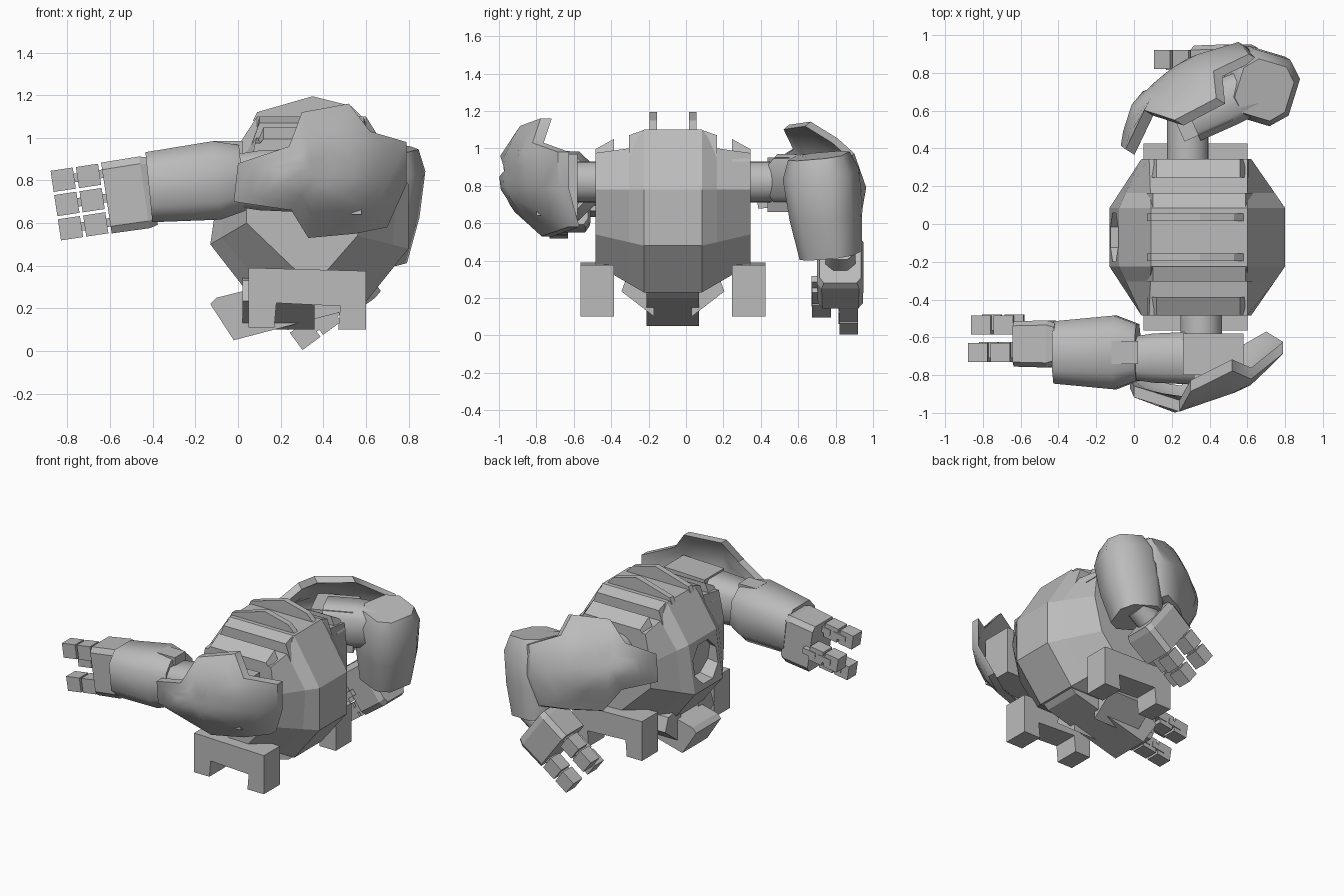
import bpy, bmesh, math
from mathutils import Vector, Matrix

cube = bpy.data.objects.get("Cube")
if cube:
    bpy.data.objects.remove(cube)

grey = bpy.data.materials.new("plain_grey")
grey.use_nodes = True
grey.diffuse_color = (0.5, 0.5, 0.5, 1)
grey.node_tree.nodes["Principled BSDF"].inputs["Base Color"].default_value = (0.5, 0.5, 0.5, 1)

MID = -0.07  # body centre plane in y


def finish(name, bm, smooth=None):
    bmesh.ops.recalc_face_normals(bm, faces=bm.faces)
    mesh = bpy.data.meshes.new(name)
    bm.to_mesh(mesh)
    bm.free()
    ob = bpy.data.objects.new(name, mesh)
    bpy.context.collection.objects.link(ob)
    mesh.materials.append(grey)
    if smooth:
        bpy.ops.object.select_all(action='DESELECT')
        ob.select_set(True)
        bpy.context.view_layer.objects.active = ob
        bpy.ops.object.shade_smooth_by_angle(angle=math.radians(smooth))
    return ob


def loft(name, rings, smooth=None):
    bm = bmesh.new()
    loops = [[bm.verts.new(p) for p in ring] for ring in rings]
    n = len(loops[0])
    for a, b in zip(loops, loops[1:]):
        for i in range(n):
            bm.faces.new((a[i], a[(i + 1) % n], b[(i + 1) % n], b[i]))
    bm.faces.new(loops[0])
    bm.faces.new(loops[-1])
    return finish(name, bm, smooth)


def prism(name, profile, y0, y1):
    return loft(name, [[(x, y, z) for x, z in profile] for y in (y0, y1)])


def box(name, lo, hi, frame=Matrix()):
    lo, hi = Vector(lo), Vector(hi)
    bm = bmesh.new()
    bmesh.ops.create_cube(bm, size=1, matrix=frame @ Matrix.Translation((lo + hi) / 2)
                          @ Matrix.Diagonal((*(hi - lo), 1)))
    return finish(name, bm)


def frame_at(origin, along, outward):
    """Local x runs along the limb, local y points away from the body."""
    x = Vector(along).normalized()
    y = Vector(outward)
    y = (y - x * y.dot(x)).normalized()
    m = Matrix((x, y, x.cross(y))).transposed().to_4x4()
    m.translation = origin
    return m


def tube(name, frame, sections, chamfer=0.45, smooth=50):
    rings = []
    for s, w, h in sections:
        c = chamfer
        pts = [(1, c), (c, 1), (-c, 1), (-1, c), (-1, -c), (-c, -1), (c, -1), (1, -c)]
        rings.append([frame @ Vector((s, w * u, h * v)) for u, v in pts])
    return loft(name, rings, smooth)


def lerp_table(table, t):
    for (a, va), (b, vb) in zip(table, table[1:]):
        if t <= b:
            return va + (vb - va) * max(0, (t - a) / (b - a))
    return table[-1][1]


# Faceted body: centre and side outlines blended across y
centre = [(.8, .78), (.8, .48), (.6, .23), (.08, .23), (-.13, .5), (-.08, .84), (.09, 1.1), (.6, 1.1)]
side = [(.62, .78), (.56, .54), (.42, .38), (.27, .38), (.04, .6), (.04, .78), (.08, .97), (.6, .97)]
stations = [(.155, 1.1), (.235, 1.0), (.415, .975)]
stations = [(-y, top) for y, top in reversed(stations)] + stations
rings = []
for y, top in stations:
    t = (abs(y) - .155) / .26
    ring = []
    for i, (a, b) in enumerate(zip(centre, side)):
        x, z = a[0] + (b[0] - a[0]) * t, a[1] + (b[1] - a[1]) * t
        ring.append((x, y + MID, top if i > 5 else z))
    rings.append(ring)
body = loft("body", rings)

# Round recess on the chest
bm = bmesh.new()
bmesh.ops.create_cone(bm, cap_ends=True, segments=8, radius1=.14, radius2=.14, depth=.14,
                      matrix=Matrix.Translation((-.11, MID, .67)) @ Matrix.Rotation(math.radians(82), 4, 'Y')
                      @ Matrix.Rotation(math.pi / 8, 4, 'Z'))
cutter = finish("chest_recess_cutter", bm)
cutter.hide_render = True
cutter.hide_viewport = True
cut = body.modifiers.new("recess", 'BOOLEAN')
cut.operation = 'DIFFERENCE'
cut.object = cutter

# Waist prow under the body
prism("waist_prow", [(.62, .26), (.55, .2), (-.02, .05), (-.13, .22), (-.1, .25), (.1, .3)],
      MID - .14, MID + .14)

for s, label in ((-1, "right"), (1, "left")):
    # Top rail
    prism(label + "_top_rail", [(.07, 1.08), (.09, 1.12), (.35, 1.195), (.53, 1.15), (.62, 1.06)],
          MID + s * .085, MID + s * .125)
    # Sloping fins beside the rail
    for part, x0, x1, z0, ends in (("inner", .05, .64, .93, ((.15, 1.1), (.235, 1.07))),
                                   ("outer", .07, .61, .93, ((.316, 1.05), (.415, .995)))):
        loft(f"{label}_{part}_fin", [[(x, MID + s * y, z) for x, z in
                                      ((x0, z0), (x0 + .05, top), (x1 - .05, top), (x1, z0))]
                                     for y, top in ends])
    # Waist wing
    wing = [(.1, .1), (.1, .36), (.24, .33), (.275, .235)]
    loft(label + "_waist_wing", [[(x, MID + s * y, z) for y, z in wing] for x in (.02, .36)])
    # Hip bracket with two legs
    prism(label + "_hip_bracket", [(.05, .11), (.05, .39), (.6, .375), (.6, .1), (.47, .1),
                                   (.48, .21), (.18, .225), (.17, .11)],
          MID + s * .315, MID + s * .495)
    # Shoulder axle
    bm = bmesh.new()
    bmesh.ops.create_cone(bm, cap_ends=True, segments=24, radius1=.11, radius2=.11, depth=.3,
                          matrix=Matrix.Translation((.32 - s * .035, MID + s * .48, .82))
                          @ Matrix.Rotation(math.pi / 2, 4, 'X'))
    finish(label + "_shoulder_axle", bm, 40)


# Curved shoulder shield with a raised centre tab
def shield_y(x, z):
    across = lerp_table([(-.02, .09), (.22, 0), (.6, .13), (.8, .32)], x)
    up = lerp_table([(.53, .19), (.72, .02), (.8, 0), (.97, 0), (1.09, .06), (1.16, .12)], z)
    return -1 + across + up


def shield(name, frame):
    outline = [(-.02, .7), (0, .88), (.24, .96), (.3, 1.12), (.52, 1.16), (.62, 1.03),
               (.79, .98), (.79, .78), (.7, .58), (.55, .55), (.33, .53), (.25, .66)]
    cx, cz = .36, .83
    bm = bmesh.new()
    loops = []
    for k in (1, .8, .6, .4, .2):
        pts = [(cx + (x - cx) * k, cz + (z - cz) * k) for x, z in outline]
        loops.append([bm.verts.new(frame @ Vector((x, shield_y(x, z), z))) for x, z in pts])
    n = len(outline)
    for a, b in zip(loops, loops[1:]):
        for i in range(n):
            bm.faces.new((a[i], a[(i + 1) % n], b[(i + 1) % n], b[i]))
    hub = bm.verts.new(frame @ Vector((cx, shield_y(cx, cz), cz)))
    for i in range(n):
        bm.faces.new((loops[-1][i], loops[-1][(i + 1) % n], hub))
    # Give it thickness toward the body
    shell = bmesh.ops.extrude_face_region(bm, geom=bm.faces[:])
    inward = frame.to_3x3() @ Vector((0, .06, 0))
    bmesh.ops.translate(bm, vec=inward, verts=[v for v in shell["geom"] if isinstance(v, bmesh.types.BMVert)])
    finish(name, bm, 45)


shield("right_shoulder_shield", Matrix())
# The left shield is mirrored, leaned in at the top and turned with the arm
turn = (Matrix.Translation((-.05, .38, .85)) @ Matrix.Rotation(math.radians(57), 4, 'Z')
        @ Matrix.Rotation(math.radians(25), 4, Vector((.82, -.23, 0)))
        @ Matrix.Translation((.02, -.9, -.85)) @ Matrix.Diagonal((1, -1, 1, 1)))
shield("left_shoulder_shield", turn)


# Hand: palm, two outer fingers and a thumb, each in two jointed segments
def hand(label, frame):
    tube(label + "_wrist", frame, [(-.1, .08, .08), (.03, .08, .08)])
    tube(label + "_palm", frame, [(0, .11, .16), (.04, .125, .17), (.22, .12, .168)], .8, None)
    for part, y, z in (("upper_finger", .045, .115), ("lower_finger", .045, -.115), ("thumb", -.1, 0)):
        name = label + "_" + part
        for i, (a, b) in enumerate(((.235, .34), (.355, .46))):
            box(f"{name}_segment_{i + 1}", (a, y - .05, z - .05), (b, y + .05, z + .05), frame)
            box(f"{name}_joint_{i + 1}", (a - .05, y - .055, z - .02), (a + .05, y + .03, z + .02), frame)


# Right arm, raised forward
prism("right_shoulder_block", [(.26, .64), (.26, .96), (.58, .97), (.58, .64)], -.8, -.58)
tube("right_upper_arm", frame_at((.32, -.71, .8), (-1, 0, 0), (0, -1, 0)),
     [(0, .14, .15), (.22, .13, .14), (.42, .1, .11)], .6)
tube("right_forearm", frame_at((0, -.68, .81), (-1, 0, -.1), (0, -1, 0)),
     [(-.02, .15, .155), (.1, .195, .185), (.42, .165, .165)], .55)
box("right_elbow_hinge", (-.12, -.74, .9), (.02, -.62, .985))
hand("right", frame_at((-.4, -.635, .75), (-1, 0, -.15), (0, -1, 0)))

# Left arm, bent downward
out = frame_at((.3, .56, .83), (.36, .16, 0), (-.4, 1, 0))
box("left_shoulder_block", (-.08, -.1, -.17), (.2, .15, .12), out)
tube("left_upper_arm", out, [(0, .13, .14), (.2, .13, .14), (.42, .12, .12)], .6)
tube("left_forearm", frame_at((.69, .71, .96), (-.12, .12, -1), (.3, 1, 0)),
     [(0, .15, .14), (.1, .185, .18), (.32, .175, .18), (.54, .15, .15)], .55)
hand("left", frame_at((.575, .825, .41), (-.8, 0, -.59), (0, 1, 0)))
